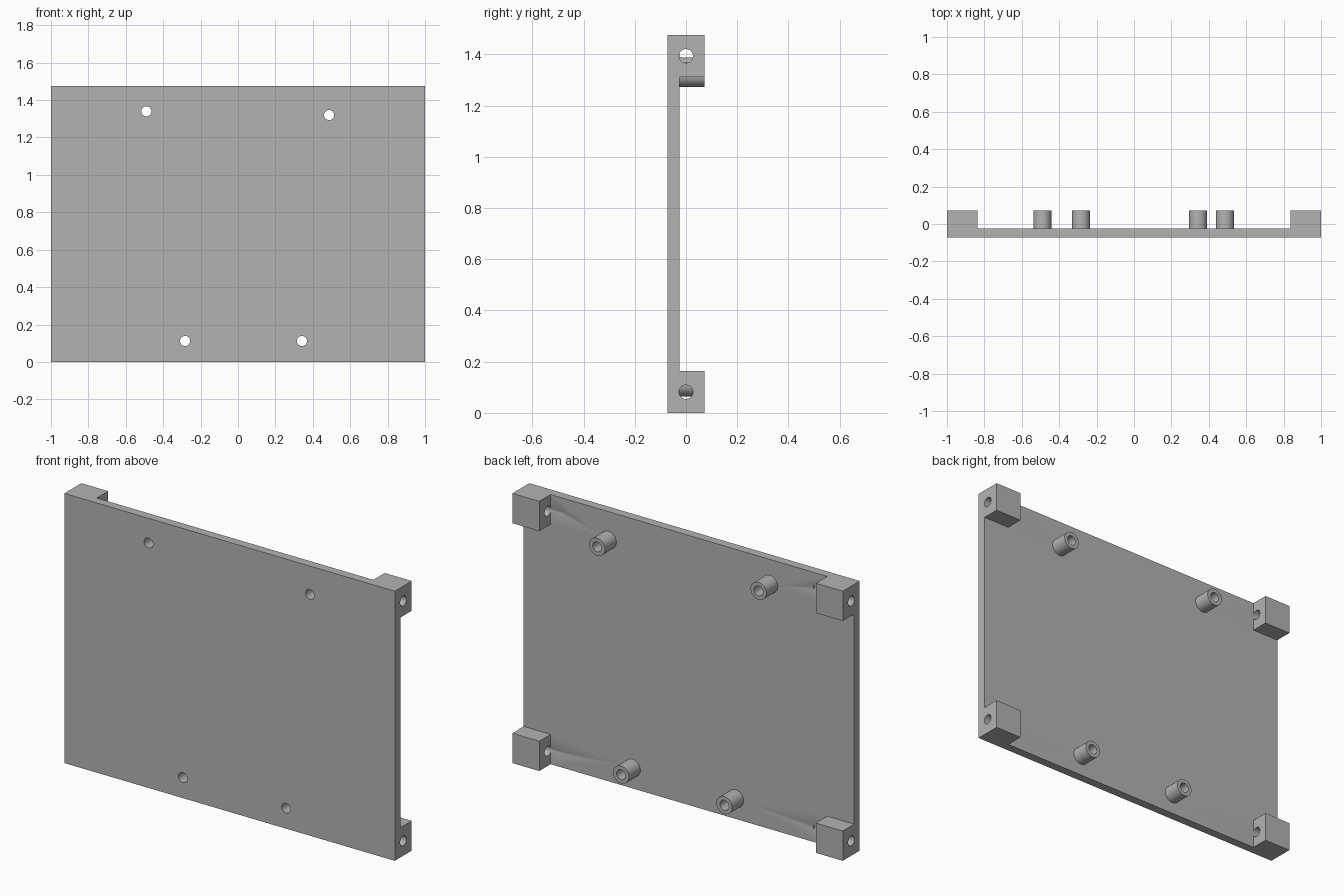
import bpy
from math import pi, radians

cube = bpy.data.objects.get("Cube")
if cube:
    bpy.data.objects.remove(cube, do_unlink=True)

WIDTH, HEIGHT, DEPTH = 2.0, 1.475, 0.146
FRONT, BACK = -DEPTH / 2, DEPTH / 2
PLATE = 0.048            # plate thickness
BLOCK = 0.163            # corner block side
POST_R, BORE_R = 0.048, 0.027
POSTS = [(-0.49, 1.34), (0.487, 1.32), (-0.283, 0.112), (0.342, 0.112)]

grey = bpy.data.materials.new("plain grey")
grey.use_nodes = True
colour = (0.45, 0.45, 0.45, 1)
grey.diffuse_color = colour
grey.node_tree.nodes["Principled BSDF"].inputs["Base Color"].default_value = colour


def box(name, lo, hi):
    centre = [(a + b) / 2 for a, b in zip(lo, hi)]
    bpy.ops.mesh.primitive_cube_add(size=1, location=centre)
    ob = bpy.context.object
    ob.name = name
    ob.scale = [b - a for a, b in zip(lo, hi)]
    bpy.ops.object.transform_apply(location=True, rotation=True, scale=True)
    ob.data.materials.append(grey)
    return ob


def cylinder(name, radius, length, centre, rotation):
    bpy.ops.mesh.primitive_cylinder_add(vertices=48, radius=radius, depth=length,
                                        location=centre, rotation=rotation)
    ob = bpy.context.object
    ob.name = name
    bpy.ops.object.transform_apply(location=True, rotation=True, scale=True)
    ob.data.materials.append(grey)
    return ob


def combine(target, tool, operation):
    bpy.context.view_layer.objects.active = target
    mod = target.modifiers.new(operation.title(), "BOOLEAN")
    mod.operation, mod.solver, mod.object = operation, "EXACT", tool
    bpy.ops.object.modifier_apply(modifier=mod.name)
    bpy.data.objects.remove(tool, do_unlink=True)


# Flat plate
body = box("mounting_plate", (-WIDTH / 2, FRONT, 0), (WIDTH / 2, FRONT + PLATE, HEIGHT))

# Corner blocks, flush with the plate edges
for x in (-WIDTH / 2, WIDTH / 2 - BLOCK):
    for z in (0, HEIGHT - BLOCK):
        block = box("corner_block", (x, FRONT, z), (x + BLOCK, BACK, z + BLOCK))
        combine(body, block, "UNION")

# Hollow standoffs, bored right through the plate
along_y = (pi / 2, 0, 0)
for x, z in POSTS:
    start = FRONT + PLATE / 2
    post = cylinder("standoff", POST_R, BACK - start, (x, (BACK + start) / 2, z), along_y)
    combine(body, post, "UNION")
for x, z in POSTS:
    combine(body, cylinder("bore", BORE_R, 1, (x, 0, z), along_y), "DIFFERENCE")

# Sideways screw holes through the corner blocks
for x in (-WIDTH / 2 + BLOCK / 2, WIDTH / 2 - BLOCK / 2):
    for z in (BLOCK / 2, HEIGHT - BLOCK / 2):
        hole = cylinder("screw_hole", BORE_R, BLOCK * 2, (x, 0, z), (0, pi / 2, 0))
        combine(body, hole, "DIFFERENCE")

bpy.ops.object.select_all(action="DESELECT")
body.select_set(True)
bpy.context.view_layer.objects.active = body
bpy.ops.object.shade_smooth_by_angle(angle=radians(30))
